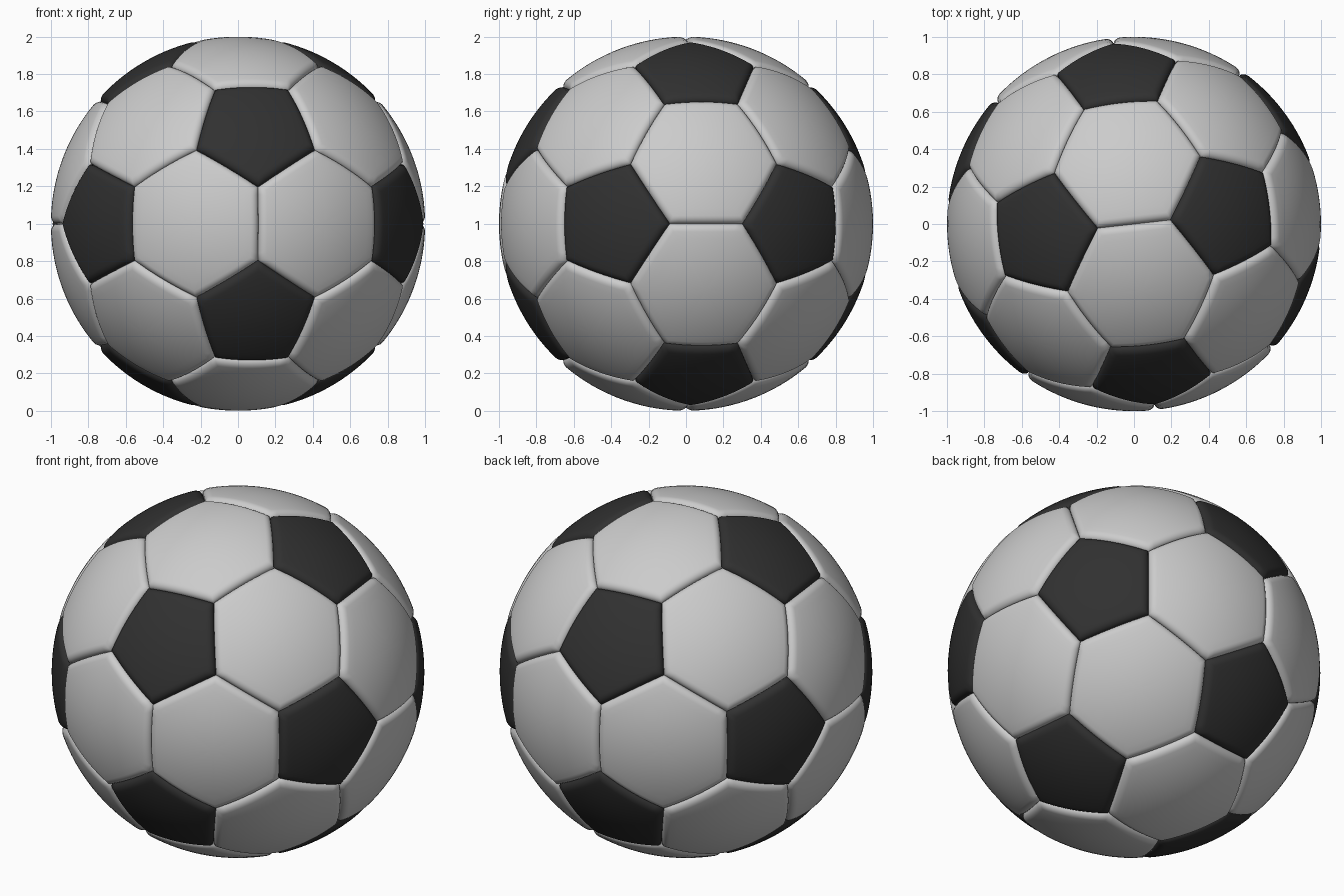
import bpy, bmesh, math
from itertools import combinations
from mathutils import Vector, Matrix

if "Cube" in bpy.data.objects:
    bpy.data.objects.remove(bpy.data.objects["Cube"])

PHI = (1 + 5 ** 0.5) / 2
TURN = Matrix.Rotation(math.radians(6.45), 3, 'Z')
DEPTH, WIDTH, SEG = 0.035, 0.045, 10      # seam depth, rounded rim width, steps per panel edge

# icosahedron corners, turned slightly about z
ico = []
for s in (-1, 1):
    for t in (-1, 1):
        ico += [TURN @ Vector(v) for v in
                ((s * PHI, t, 0), (0, s * PHI, t), (s, 0, t * PHI))]


def adjacent(a, b):
    return 1.9 < (a - b).length < 2.1


def add_panel(bm, corners):
    """Puffed panel: concentric rings on the unit sphere, dipping at the seam."""
    scale = 1 / corners[0].length
    corners = [c * scale for c in corners]
    mid = sum(corners, Vector()) / len(corners)
    n = mid.normalized()
    u = (corners[0] - mid).normalized()
    w = n.cross(u)
    corners.sort(key=lambda c: math.atan2((c - mid).dot(w), (c - mid).dot(u)))
    count = len(corners)
    apothem = ((corners[0] + corners[1]) / 2 - mid).length
    border = [corners[i].lerp(corners[(i + 1) % count], k / SEG)
              for i in range(count) for k in range(SEG)]
    # ring distances from the seam: dense on the rim, even across the panel
    dist = [WIDTH * (1 - math.cos(math.pi / 2 * i / 7)) for i in range(8)]
    dist += [WIDTH + (apothem - WIDTH) * i / 8 for i in range(1, 8)]
    rings = []
    for d in dist:
        t = min(d / WIDTH, 1)
        r = 1 - DEPTH * (1 - math.sqrt(max(0, 1 - (1 - t) ** 2)))
        rings.append([bm.verts.new(mid.lerp(p, 1 - d / apothem).normalized() * r)
                      for p in border])
    m = len(border)
    for a, b in zip(rings, rings[1:]):
        for i in range(m):
            j = (i + 1) % m
            bm.faces.new((a[i], a[j], b[j], b[i]))
    tip = bm.verts.new(n)
    for i in range(m):
        bm.faces.new((rings[-1][i], rings[-1][(i + 1) % m], tip))


def make_object(name, panels):
    bm = bmesh.new()
    for p in panels:
        add_panel(bm, p)
    for f in bm.faces:
        f.smooth = True
    mesh = bpy.data.meshes.new(name)
    bm.to_mesh(mesh)
    bm.free()
    ob = bpy.data.objects.new(name, mesh)
    ob.location.z = 1
    bpy.context.collection.objects.link(ob)
    return ob


# twelve dark pentagons, one at each icosahedron corner
pentagons = [[(2 * v + o) / 3 for o in ico if adjacent(v, o)] for v in ico]
dark = make_object("pentagon_panels", pentagons)
mat = bpy.data.materials.new("dark_panel")
mat.diffuse_color = (0.03, 0.03, 0.03, 1)
mat.use_nodes = True
mat.node_tree.nodes["Principled BSDF"].inputs["Base Color"].default_value = mat.diffuse_color
dark.data.materials.append(mat)

# twenty light hexagons, one on each icosahedron face
hexagons = [[(2 * p + q) / 3 for p in tri for q in tri if p is not q]
            for tri in combinations(ico, 3)
            if all(adjacent(p, q) for p, q in combinations(tri, 2))]
make_object("hexagon_panels", hexagons)
